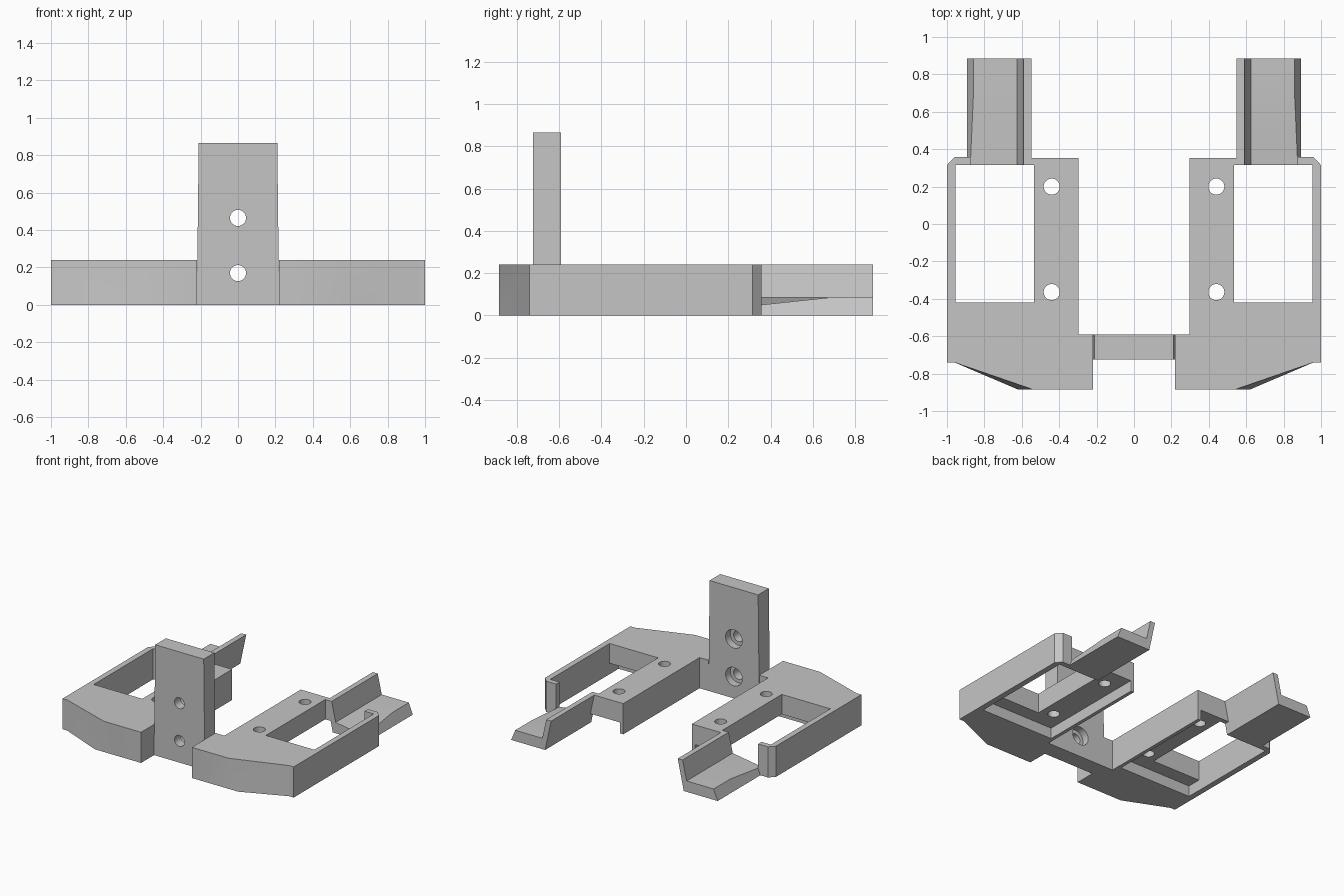
import bpy, bmesh, math
from mathutils import Matrix

old = bpy.data.objects.get("Cube")
if old:
    bpy.data.objects.remove(old, do_unlink=True)

grey = bpy.data.materials.new("plain_grey")
grey.use_nodes = True
grey.diffuse_color = (0.56, 0.56, 0.56, 1)
grey.node_tree.nodes["Principled BSDF"].inputs["Base Color"].default_value = grey.diffuse_color

HEIGHT = 0.24
RECESS = 0.085
cutters = []


def make_object(name, bm):
    mesh = bpy.data.meshes.new(name)
    bm.to_mesh(mesh)
    bm.free()
    mesh.materials.append(grey)
    obj = bpy.data.objects.new(name, mesh)
    bpy.context.collection.objects.link(obj)
    return obj


def loft(name, rings):
    """Solid skinned through rings of matching points."""
    bm = bmesh.new()
    loops = [[bm.verts.new(p) for p in ring] for ring in rings]
    n = len(loops[0])
    for a, b in zip(loops, loops[1:]):
        for i in range(n):
            j = (i + 1) % n
            bm.faces.new((a[i], a[j], b[j], b[i]))
    bm.faces.new(loops[0][::-1])
    bm.faces.new(loops[-1])
    bmesh.ops.recalc_face_normals(bm, faces=bm.faces[:])
    return make_object(name, bm)


def prism(name, bottom, top, low=0.0, high=HEIGHT):
    return loft(name, [[(x, y, low) for x, y in bottom],
                       [(x, y, high) for x, y in top]])


def cut(target, cutter):
    """Subtract a hidden cutter from the target."""
    cutter.hide_render = True
    cutters.append(cutter)
    mod = target.modifiers.new(cutter.name, "BOOLEAN")
    mod.operation = "DIFFERENCE"
    mod.solver = "EXACT"
    mod.object = cutter


def drill(target, name, radius, depth, centre, along_y=False):
    """Cut a round hole in the target."""
    bm = bmesh.new()
    bmesh.ops.create_cone(bm, cap_ends=True, segments=32, radius1=radius,
                          radius2=radius, depth=depth)
    if along_y:
        bm.transform(Matrix.Rotation(math.pi / 2, 4, "X"))
    bm.transform(Matrix.Translation(centre))
    cut(target, make_object(name, bm))


# Side frame: front block, thin outer rail with hooked lip, wide inner rail
rest = [(0.96, -0.74), (1, -0.74), (1, 0.315), (0.96, 0.357), (0.875, 0.357),
        (0.875, 0.315), (0.955, 0.315), (0.955, -0.42), (0.535, -0.42),
        (0.535, 0.352), (0.297, 0.352), (0.297, -0.592), (0.22, -0.592)]
frame = prism("side_frame", [(0.22, -0.885), (0.62, -0.885)] + rest,
              [(0.22, -0.885), (0.54, -0.885)] + rest)

# Shallow pocket under the inner rail, leaving a thin inner skirt
pocket = [(0.325, -0.53), (0.955, -0.53), (0.955, -0.2), (0.6, -0.2),
          (0.6, 0.5), (0.325, 0.5)]
cut(frame, prism("pocket_cutter", pocket, pocket, -0.1, RECESS))

# Leaning fillet joining the inner rail to the tongue wall
gusset = prism("rail_gusset",
               [(0.5, 0.315), (0.6, 0.315), (0.6, 0.352), (0.5, 0.352)],
               [(0.5, 0.315), (0.57, 0.315), (0.57, 0.352), (0.5, 0.352)], RECESS)


# Rear tongue: leaning wall with a thin floor whose outer edge drops to the frame
def tongue_ring(y, edge):
    lean = 0.035 * edge / 0.085
    return [(0.6, y, 0), (0.894, y, 0), (0.894 - lean, y, edge),
            (0.625, y, 0.085), (0.59, y, HEIGHT), (0.548, y, HEIGHT)]


tongue = loft("rear_tongue", [tongue_ring(0.315, 0.046), tongue_ring(0.68, 0.085),
                              tongue_ring(0.885, 0.085)])

# Upright mounting plate
plate = loft("upright_plate", [
    [(-w, -0.724, z), (w, -0.724, z), (w, -0.592, z), (-w, -0.592, z)]
    for w, z in ((0.22, 0), (0.21, 0.866))])

# Holes: plain in the rails, counterbored from behind in the plate
for y in (0.2, -0.364):
    drill(frame, "rail_hole_cutter", 0.043, 1, (0.44, y, 0.1))
for z in (0.17, 0.465):
    drill(plate, "plate_hole_cutter", 0.043, 1, (0, -0.65, z), True)
    drill(plate, "counterbore_cutter", 0.072, 0.2, (0, -0.55, z), True)

# Mirror the side parts, then apply everything and shade
for obj in (frame, gusset, tongue):
    mirror = obj.modifiers.new("mirror", "MIRROR")
    mirror.use_mirror_merge = False
for obj in (frame, gusset, tongue, plate):
    bpy.ops.object.select_all(action="DESELECT")
    obj.select_set(True)
    bpy.context.view_layer.objects.active = obj
    for mod in list(obj.modifiers):
        bpy.ops.object.modifier_apply(modifier=mod.name)
    bpy.ops.object.shade_smooth_by_angle(angle=math.radians(30))
for cutter in cutters:
    bpy.data.objects.remove(cutter, do_unlink=True)
